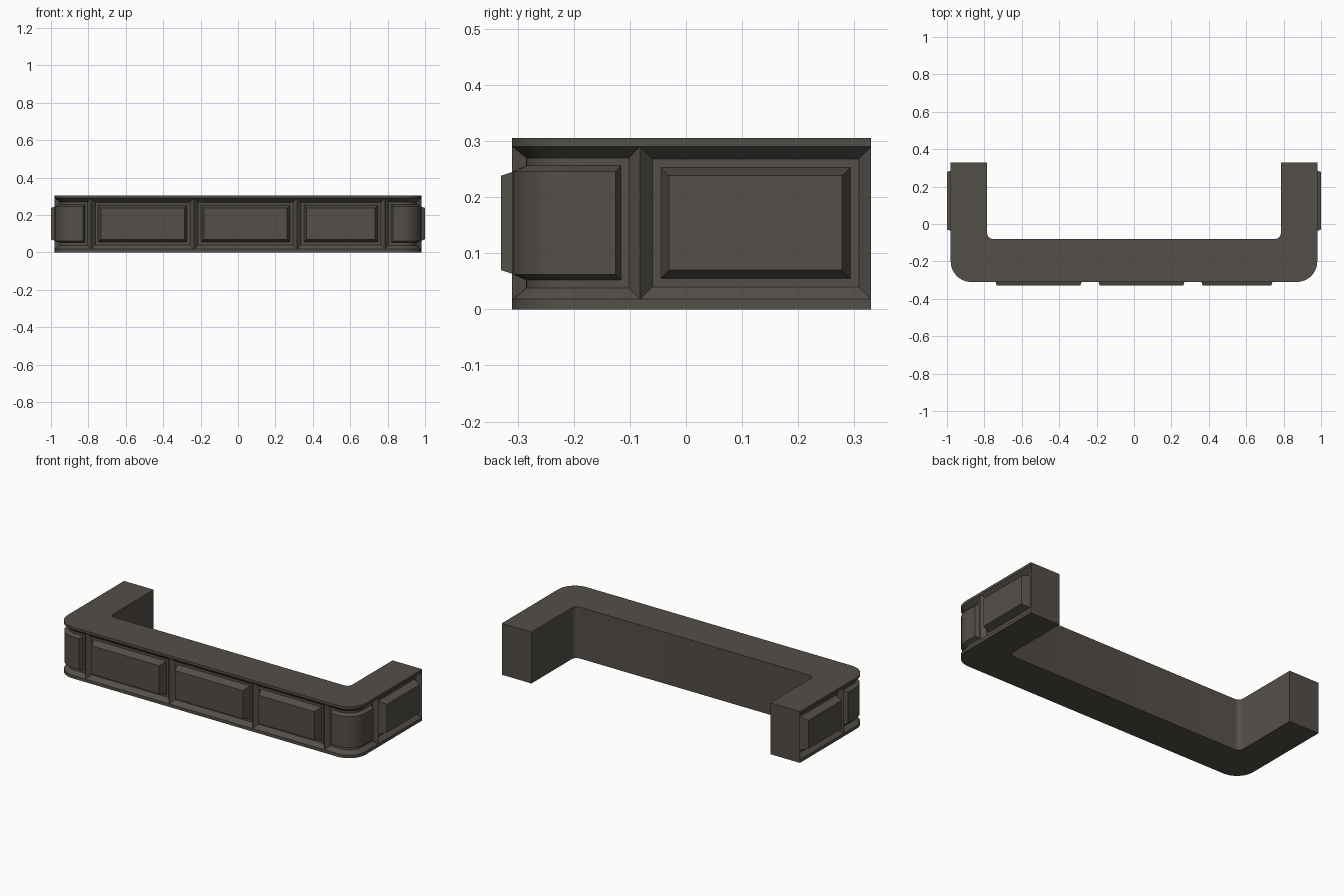
import bpy, bmesh
from math import cos, sin, pi, radians

if "Cube" in bpy.data.objects:
    bpy.data.objects.remove(bpy.data.objects["Cube"])

X, FRONT, BACK = 0.98, -0.31, 0.33      # outer footprint
IN_X, IN_Y, IN_R = 0.785, -0.08, 0.03   # inner footprint
R, H, Z0, Z1 = 0.11, 0.305, 0.018, 0.29 # corner radius, height, panel band
SEG = 10

mat = bpy.data.materials.new("dark_wood")
mat.diffuse_color = (0.088, 0.078, 0.066, 1)
mat.use_nodes = True
mat.node_tree.nodes["Principled BSDF"].inputs["Base Color"].default_value = mat.diffuse_color


def finish(name, bm):
    me = bpy.data.meshes.new(name)
    bm.to_mesh(me)
    bm.free()
    ob = bpy.data.objects.new(name, me)
    bpy.context.collection.objects.link(ob)
    me.materials.append(mat)
    bpy.ops.object.select_all(action='DESELECT')
    ob.select_set(True)
    bpy.context.view_layer.objects.active = ob
    bpy.ops.object.shade_smooth_by_angle(angle=radians(20))


def arc(cx, cy, r, a0, a1, n):
    """Stations (x, y, nx, ny) round a corner."""
    out = []
    for i in range(n + 1):
        a = a0 + (a1 - a0) * i / n
        out.append((cx + r * cos(a), cy + r * sin(a), cos(a), sin(a)))
    return out


def panel(name, stations, rings):
    """Framed panel: nested rings of (inset, outward depth) along stations."""
    bm = bmesh.new()
    prev = None
    n = len(stations)
    for inset, depth in rings:
        low, high = [], []
        for i, (x, y, nx, ny) in enumerate(stations):
            shift = inset if i == 0 else -inset if i == n - 1 else 0
            px = x + nx * depth - ny * shift
            py = y + ny * depth + nx * shift
            low.append(bm.verts.new((px, py, Z0 + inset)))
            high.append(bm.verts.new((px, py, Z1 - inset)))
        loop = low + high[::-1]
        if prev:
            for i in range(len(loop)):
                j = (i + 1) % len(loop)
                bm.faces.new((prev[i], prev[j], loop[j], loop[i]))
        prev = loop
    for i in range(n - 1):
        bm.faces.new((low[i], low[i + 1], high[i + 1], high[i]))
    finish(name, bm)


left_arc = arc(-X + R, FRONT + R, R, pi, 1.5 * pi, SEG)
right_arc = arc(X - R, FRONT + R, R, 1.5 * pi, 2 * pi, SEG)

# U-shaped body: slabs, lips above and below the panels, inner walls
outer = [(-X, BACK)] + [p[:2] for p in left_arc + right_arc] + [(X, BACK)]
inner = [(IN_X, BACK)]
inner += [p[:2] for p in arc(IN_X - IN_R, IN_Y + IN_R, IN_R, 0, -pi / 2, 5)]
inner += [p[:2] for p in arc(-IN_X + IN_R, IN_Y + IN_R, IN_R, -pi / 2, -pi, 5)]
inner += [(-IN_X, BACK)]
outline = outer + inner
bm = bmesh.new()
levels = [[bm.verts.new((x, y, z)) for x, y in outline] for z in (0, Z0, Z1, H)]
bm.faces.new(levels[0][::-1])
bm.faces.new(levels[3])
for i in range(len(outline)):
    j = (i + 1) % len(outline)
    for k in range(3):
        if k == 1 and i < len(outer) - 1:
            continue  # panels fill this band
        a, b = levels[k], levels[k + 1]
        bm.faces.new((a[i], a[j], b[j], b[i]))
finish("counter_body", bm)

# Raised flat panels
raised = [(0, 0), (0.022, -0.025), (0.037, -0.025), (0.052, 0.02)]
cuts = [-0.785, -0.235, 0.315, 0.785]
for i in range(3):
    panel(f"front_panel_{i + 1}",
          [(cuts[i], FRONT, 0, -1), (cuts[i + 1], FRONT, 0, -1)], raised)
SPLIT = -0.082
panel("left_panel", [(-X, BACK, -1, 0), (-X, SPLIT, -1, 0)], raised)
panel("right_panel", [(X, SPLIT, 1, 0), (X, BACK, 1, 0)], raised)

# Curved corner panels, nearly flush with the lips
curved = [(0, 0), (0.02, -0.025), (0.034, -0.025), (0.044, -0.002)]
panel("left_corner_panel",
      [(-X, SPLIT, -1, 0)] + left_arc + [(cuts[0], FRONT, 0, -1)], curved)
panel("right_corner_panel",
      [(cuts[3], FRONT, 0, -1)] + right_arc + [(X, SPLIT, 1, 0)], curved)
